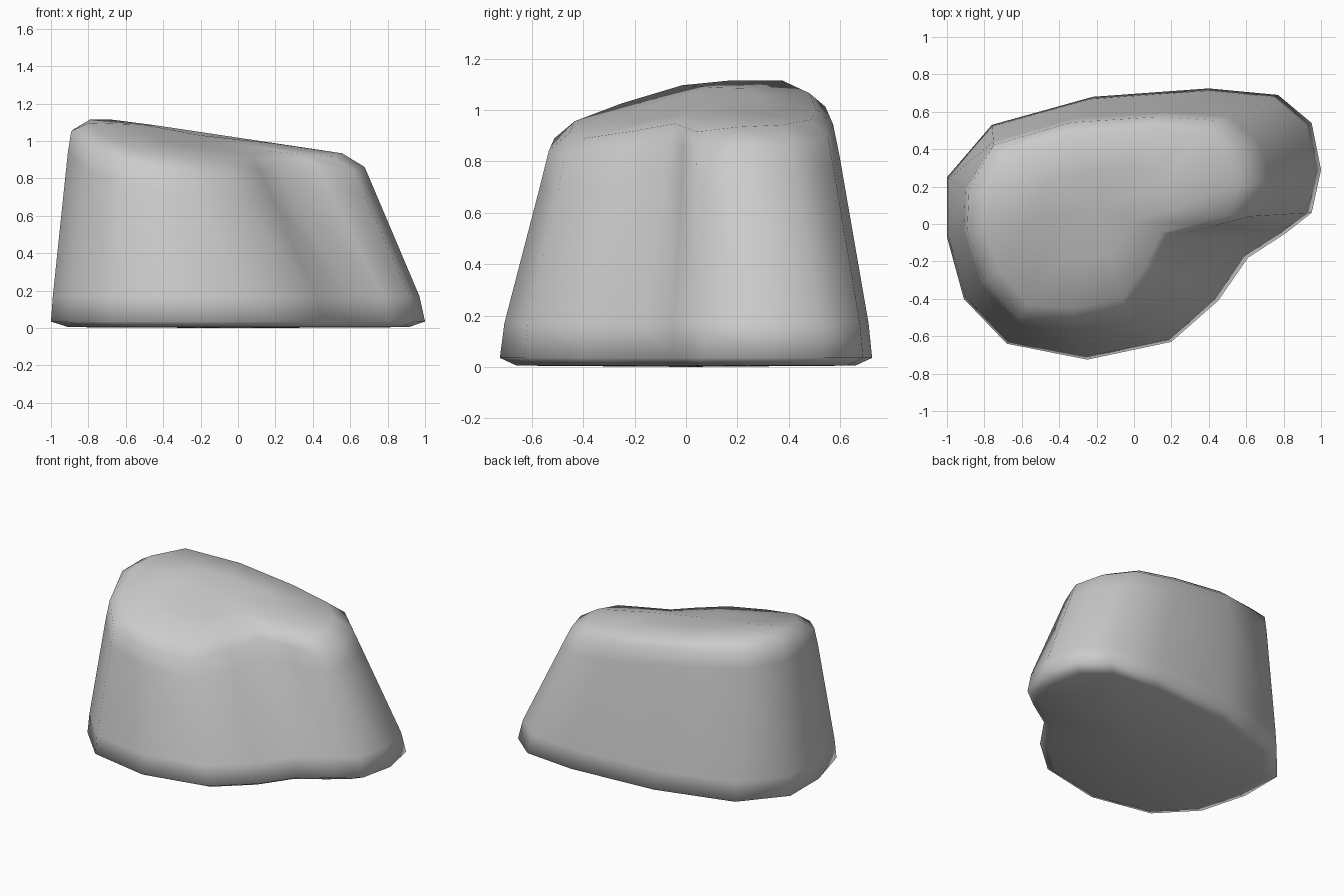
import bpy, bmesh

if "Cube" in bpy.data.objects:
    bpy.data.objects.remove(bpy.data.objects["Cube"])

# Outline of the boulder near the ground and at the top rim (matching points)
BASE = [(-1.0, .25), (-.76, .53), (-.22, .68), (.40, .725), (.77, .69), (.95, .54),
        (1.0, .29), (.95, .06), (.81, -.05), (.61, -.18), (.45, -.41), (.20, -.63),
        (-.25, -.725), (-.68, -.64), (-.91, -.40), (-1.0, -.07)]
RIM = [(-.88, .18), (-.75, .42), (-.34, .54), (.12, .57), (.45, .55), (.61, .41),
       (.67, .22), (.61, .04), (.42, -.01), (.20, -.06), (.11, -.25), (-.04, -.47),
       (-.34, -.53), (-.62, -.51), (-.80, -.30), (-.89, -.03)]


def top_z(x, y):
    """Sloping top: falls to the right and toward the front."""
    return min(1.115, 1.018 - .15 * x - .25 * max(0, .15 - y))


def blend(t):
    return [(a + (c - a) * t, b + (d - b) * t) for (a, b), (c, d) in zip(BASE, RIM)]


def scaled(points, s, cx, cy):
    return [(cx + (x - cx) * s, cy + (y - cy) * s) for x, y in points]


def lift(points, drop):
    return [(x, y, top_z(x, y) - drop) for x, y in points]


# Stacked rings: underside, foot, wall, shoulder, rim, plateau
CX, CY = -.2, .08
rings = [
    [(x, y, .005) for x, y in scaled(BASE, .91, .03, 0)],
    [(x, y, .035) for x, y in BASE],
    [(x, y, .17) for x, y in blend(.09)],
    lift(blend(.82), .17),
    lift(blend(.98), .055),
    lift(scaled(RIM, .87, CX, CY), 0),
    lift(scaled(RIM, .45, CX, CY), 0),
]

bm = bmesh.new()
loops = [[bm.verts.new(p) for p in ring] for ring in rings]
n = len(BASE)
for lo, hi in zip(loops, loops[1:]):
    for i in range(n):
        j = (i + 1) % n
        bm.faces.new((lo[i], lo[j], hi[j], hi[i]))

# Close the underside and the top with fans
for loop, centre in ((loops[0], (0, 0, 0)), (loops[-1], (CX, CY, top_z(CX, CY)))):
    c = bm.verts.new(centre)
    for i in range(n):
        bm.faces.new((loop[i], loop[(i + 1) % n], c))
bmesh.ops.recalc_face_normals(bm, faces=bm.faces)
for f in bm.faces:
    f.smooth = True

mesh = bpy.data.meshes.new("boulder")
bm.to_mesh(mesh)
bm.free()
boulder = bpy.data.objects.new("boulder", mesh)
bpy.context.collection.objects.link(boulder)
